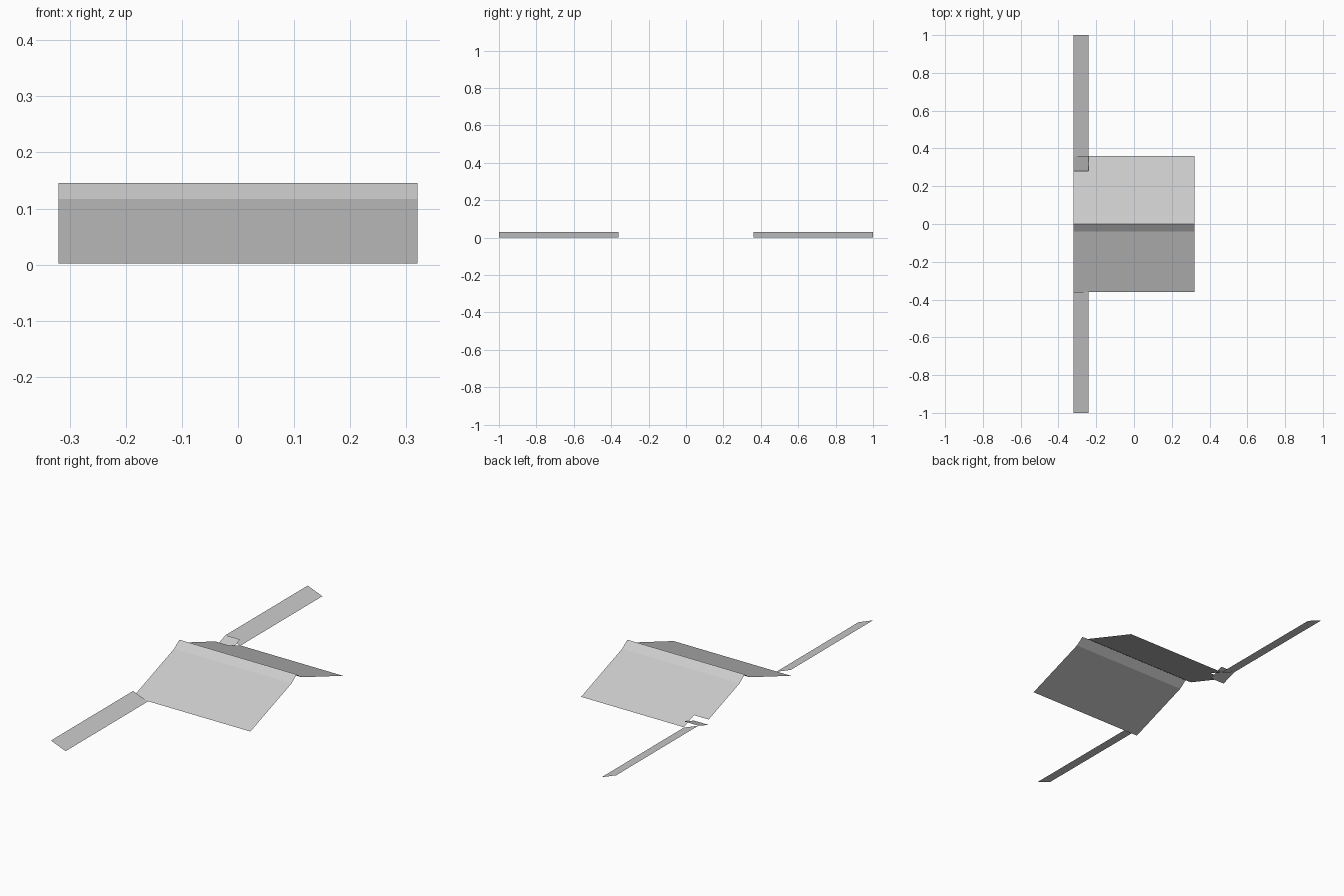
import bpy

if "Cube" in bpy.data.objects:
    bpy.data.objects.remove(bpy.data.objects["Cube"])

X0, X1, XA = -0.32, 0.32, -0.24   # body ends, inner edge of the arms
YE, YN = 0.36, 0.28               # eave, start of the notch
RIDGE, BREAK_Y, BREAK_Z, EAVE_Z = 0.146, 0.04, 0.117, 0.002
ARM_Z = 0.031


def sheet(name, verts, faces):
    """Thin single-sided sheet object."""
    me = bpy.data.meshes.new(name)
    me.from_pydata(verts, [], faces)
    me.update()
    ob = bpy.data.objects.new(name, me)
    bpy.context.collection.objects.link(ob)
    return ob


def slope_z(y):
    """Height of the main slope at distance y from the ridge."""
    return BREAK_Z + (EAVE_Z - BREAK_Z) * (y - BREAK_Y) / (YE - BREAK_Y)


# ridge: two steeper strips meeting at the top
strip = [(-BREAK_Y, BREAK_Z), (0, RIDGE), (BREAK_Y, BREAK_Z)]
sheet("ridge_strips", [(x, y, z) for y, z in strip for x in (X0, X1)],
      [(0, 1, 3, 2), (2, 3, 5, 4)])

# front slope: one full panel
sheet("front_slope", [(X0, -YE, EAVE_Z), (X1, -YE, EAVE_Z),
                      (X1, -BREAK_Y, BREAK_Z), (X0, -BREAK_Y, BREAK_Z)],
      [(0, 1, 2, 3)])

# back slope: panel with a notched corner beside the arm
outline = [(X0, BREAK_Y), (X1, BREAK_Y), (X1, YE), (XA, YE), (XA, YN), (X0, YN)]
sheet("back_slope", [(x, y, slope_z(y)) for x, y in outline], [tuple(range(6))])

# flap tilted the opposite way inside the notch
sheet("notch_flap", [(X0, YN, 0.004), (XA, YN, 0.004),
                     (XA, YE, ARM_Z), (X0, YE, ARM_Z)], [(0, 1, 2, 3)])

# long arms, tilted down toward the body's inner side
for name, ya, yb in (("front_arm", -1, -YE), ("back_arm", YE, 1)):
    sheet(name, [(X0, ya, ARM_Z), (XA, ya, 0), (XA, yb, 0), (X0, yb, ARM_Z)],
          [(0, 1, 2, 3)])
